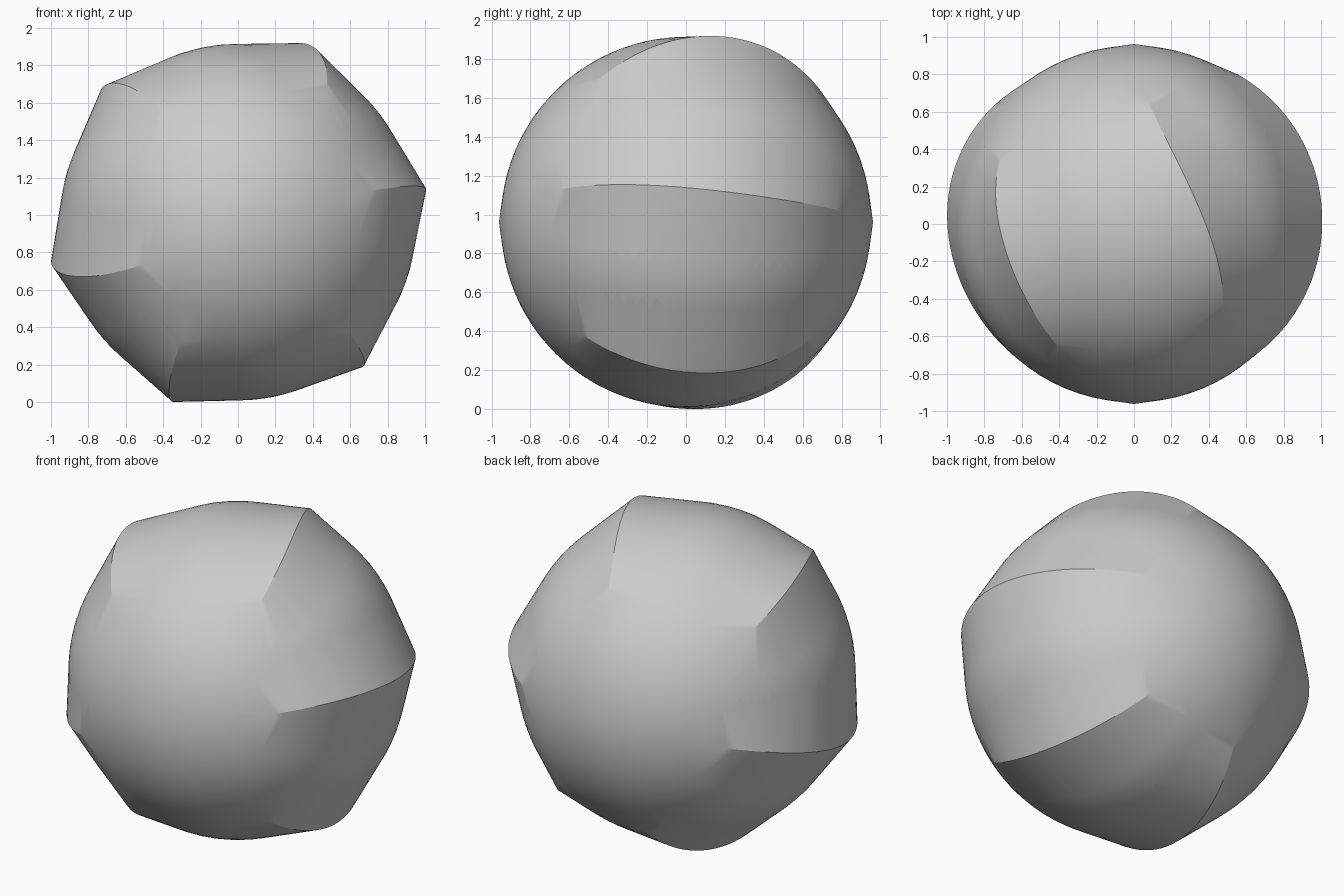
import bpy, bmesh, math
from mathutils import Vector

default = bpy.data.objects.get("Cube")
if default:
    bpy.data.objects.remove(default, do_unlink=True)

CORE = 0.953      # radius of the inner ball
RIDGE = 1.022     # greatest radius of a ridge

grey = bpy.data.materials.new("plain grey")
grey.use_nodes = True
colour = (0.6, 0.6, 0.6, 1)
grey.diffuse_color = colour
grey.node_tree.nodes["Principled BSDF"].inputs["Base Color"].default_value = colour


def ridge_points(angle, twist, tip, steps=40):
    """Arc over the ball: abrupt at y = tip, fading out on the other side."""
    start = math.asin(tip)
    end = -math.copysign(math.radians(52), tip)
    for i in range(steps + 1):
        lat = start + (end - start) * i / steps
        limit = start if lat * tip > 0 else end
        low = 0.975 if lat * tip > 0 else CORE
        radius = RIDGE - (RIDGE - low) * (lat / limit) ** 2
        y = math.sin(lat)
        a = math.radians(angle + twist * y)
        c = math.cos(lat)
        yield Vector((c * math.cos(a), y, c * math.sin(a))) * radius


bm = bmesh.new()
bmesh.ops.create_icosphere(bm, subdivisions=5, radius=CORE)

# Six ridges round the y axis, alternately starting at the front and the back
for angle, twist, tip in [(10, -5, 0.82), (68, 24, -0.5), (135, 16, 0.42),
                          (192.5, -14, -0.82), (250, 8, 0.7), (311, -8, -0.57)]:
    for p in ridge_points(angle, twist, tip):
        bm.verts.new(p)

# Slight tips at front and back
for side in (-1, 1):
    bm.verts.new((0, side * 0.962, 0))

# Wrap ball and ridges in one tight skin
hull = bmesh.ops.convex_hull(bm, input=bm.verts[:])
inside = {g for g in hull["geom_interior"] + hull["geom_unused"]
          if isinstance(g, bmesh.types.BMVert)}
bmesh.ops.delete(bm, geom=list(inside), context='VERTS')
bmesh.ops.delete(bm, geom=[v for v in bm.verts if not v.link_faces], context='VERTS')
bmesh.ops.recalc_face_normals(bm, faces=bm.faces[:])

# Stand it on the ground
lowest = min(v.co.z for v in bm.verts)
bmesh.ops.translate(bm, verts=bm.verts[:], vec=(0, 0, -lowest))

mesh = bpy.data.meshes.new("ridged_ball")
bm.to_mesh(mesh)
bm.free()
mesh.materials.append(grey)
ball = bpy.data.objects.new("ridged_ball", mesh)
bpy.context.collection.objects.link(ball)

bpy.ops.object.select_all(action='DESELECT')
ball.select_set(True)
bpy.context.view_layer.objects.active = ball
bpy.ops.object.shade_smooth_by_angle(angle=math.radians(22))
